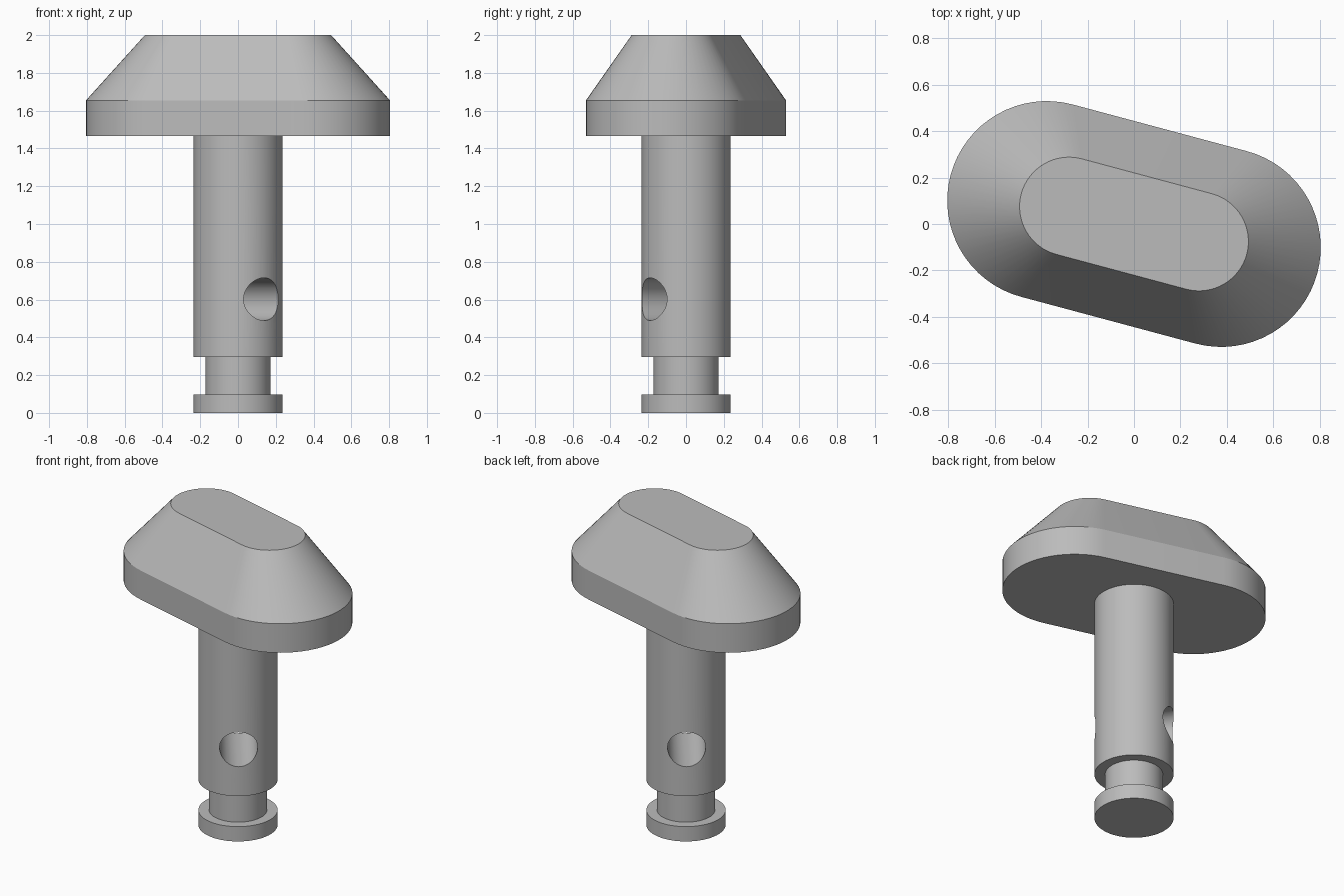
import bpy
import bmesh
from math import sin, cos, pi, radians

cube = bpy.data.objects.get("Cube")
if cube:
    bpy.data.objects.remove(cube, do_unlink=True)

metal = bpy.data.materials.new("plain_grey")
metal.use_nodes = True
GREY = (0.5, 0.5, 0.5, 1)
metal.diffuse_color = GREY
metal.node_tree.nodes["Principled BSDF"].inputs["Base Color"].default_value = GREY

TILT = radians(-15)
HOLE_ANGLE = radians(36)


def stadium(half_length, radius, z, steps=32):
    """Slot-shaped outline turned to the head's tilt."""
    points = []
    for side in (1, -1):
        for i in range(steps + 1):
            a = -pi / 2 + pi * i / steps
            x = side * (half_length + radius * cos(a))
            y = side * radius * sin(a)
            points.append((x * cos(TILT) - y * sin(TILT),
                           x * sin(TILT) + y * cos(TILT), z))
    return points


def circle(radius, z, steps=96):
    return [(radius * cos(2 * pi * i / steps), radius * sin(2 * pi * i / steps), z)
            for i in range(steps)]


def loft(name, outlines):
    """Join stacked outlines into a capped solid."""
    bm = bmesh.new()
    rings = [[bm.verts.new(p) for p in outline] for outline in outlines]
    for low, high in zip(rings, rings[1:]):
        for i in range(len(low)):
            j = (i + 1) % len(low)
            bm.faces.new((low[i], low[j], high[j], high[i]))
    bm.faces.new(rings[0][::-1])
    bm.faces.new(rings[-1])
    mesh = bpy.data.meshes.new(name)
    bm.to_mesh(mesh)
    bm.free()
    mesh.materials.append(metal)
    obj = bpy.data.objects.new(name, mesh)
    bpy.context.collection.objects.link(obj)
    return obj


def activate(obj):
    bpy.ops.object.select_all(action='DESELECT')
    obj.select_set(True)
    bpy.context.view_layer.objects.active = obj


# Head: straight rim, then a tapered crown
head = loft("head", [stadium(0.389, 0.429, 1.465),
                     stadium(0.389, 0.429, 1.655),
                     stadium(0.29, 0.213, 2.0)])

# Stem: foot flange, retaining groove and shaft
stem = loft("stem", [circle(r, z) for r, z in (
    (0.235, 0), (0.235, 0.097), (0.172, 0.097),
    (0.172, 0.297), (0.235, 0.297), (0.235, 1.465))])

# Cross hole through the shaft
bpy.ops.mesh.primitive_cylinder_add(vertices=64, radius=0.113, depth=1,
                                    location=(0, 0, 0.602),
                                    rotation=(pi / 2, 0, HOLE_ANGLE))
cutter = bpy.context.object
cutter.name = "hole_cutter"
cutter.hide_render = True
cutter.data.materials.append(metal)
cut = stem.modifiers.new("cross_hole", 'BOOLEAN')
cut.operation = 'DIFFERENCE'
cut.solver = 'EXACT'
cut.object = cutter
activate(stem)
bpy.ops.object.modifier_apply(modifier=cut.name)
bpy.data.objects.remove(cutter, do_unlink=True)

for part in (head, stem):
    activate(part)
    bpy.ops.object.shade_smooth_by_angle(angle=radians(28))
